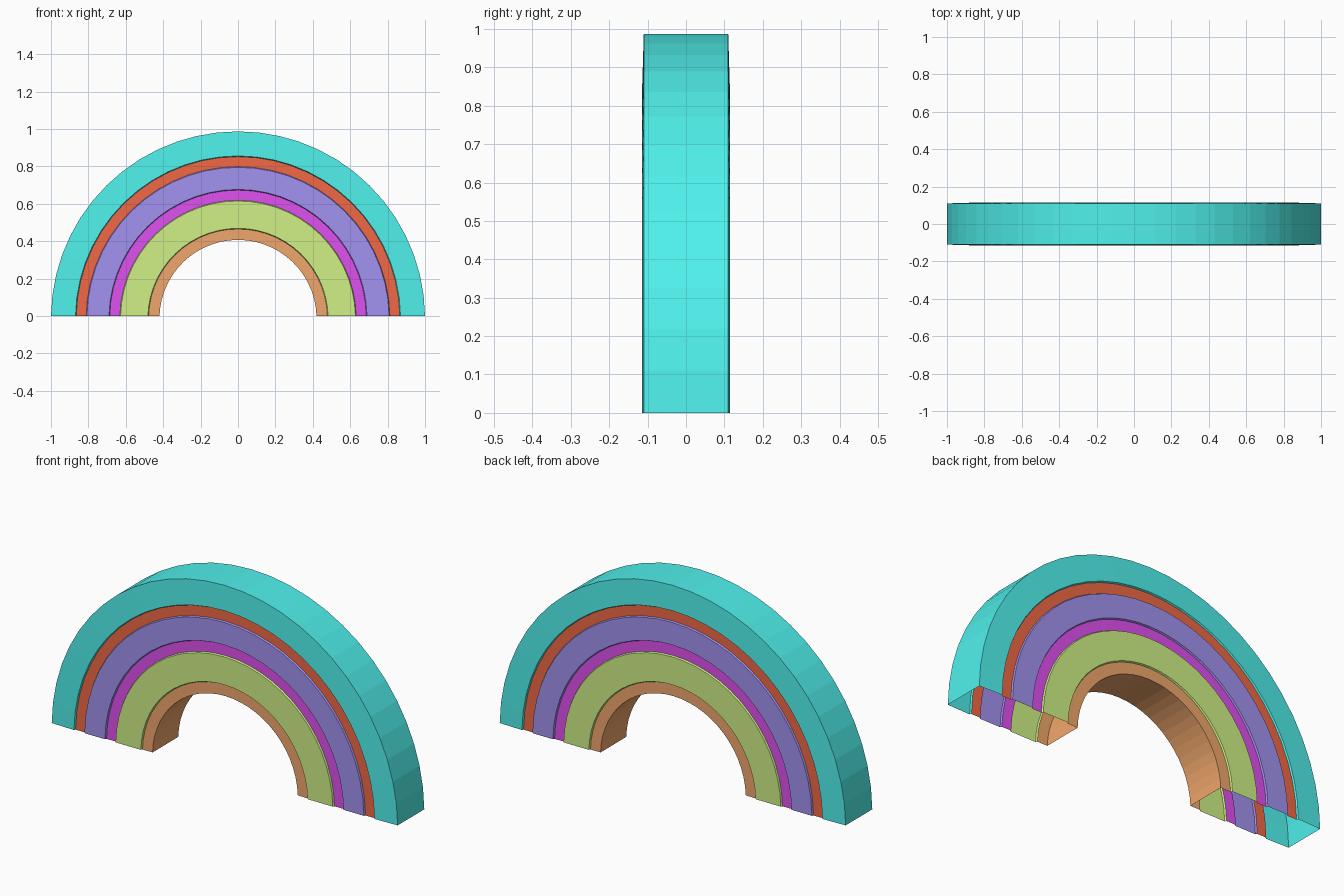
import bpy, bmesh, math

if "Cube" in bpy.data.objects:
    bpy.data.objects.remove(bpy.data.objects["Cube"])

SEGMENTS = 28
DROP = 0.013      # arc centre sits slightly below the ground plane
Y_WIDE = 0.114    # half depth of the raised wide bands
Y_THIN = 0.106    # half depth of the recessed thin bands
Y_RIM = 0.110     # half depth at the outer and inner rims


def material(name, rgb):
    mat = bpy.data.materials.new(name)
    mat.diffuse_color = (*rgb, 1.0)
    mat.use_nodes = True
    mat.node_tree.nodes["Principled BSDF"].inputs["Base Color"].default_value = mat.diffuse_color
    return mat


def arc_point(r, y, t):
    """Point on the arch of radius r, t from 0 (right foot) to 1 (left foot)."""
    start = math.asin(DROP / r)
    a = start + (math.pi - 2 * start) * t
    return (r * math.cos(a), y, max(0.0, r * math.sin(a) - DROP))


def band(name, profiles, rgb):
    """Sweep open (radius, y) profiles around the arch; feet stay open."""
    bm = bmesh.new()
    for profile in profiles:
        rows = [[bm.verts.new(arc_point(r, y, i / SEGMENTS)) for r, y in profile]
                for i in range(SEGMENTS + 1)]
        for a, b in zip(rows, rows[1:]):
            for j in range(len(profile) - 1):
                bm.faces.new((a[j], a[j + 1], b[j + 1], b[j]))
    bmesh.ops.recalc_face_normals(bm, faces=bm.faces)
    # open strips: make sure the faces point away from the hollow middle
    for f in bm.faces:
        c = f.calc_center_median()
        if abs(f.normal.y) > 0.5 and f.normal.y * c.y < 0:
            f.normal_flip()
    mesh = bpy.data.meshes.new(name)
    bm.to_mesh(mesh)
    bm.free()
    mesh.materials.append(material(name + "_colour", rgb))
    obj = bpy.data.objects.new(name, mesh)
    bpy.context.collection.objects.link(obj)


def both_sides(profile):
    return [profile, [(r, -y) for r, y in profile]]


def raised(r0, r1):
    """Wide band face with a small lip on each edge."""
    return both_sides([(r0, Y_THIN), (r0 + 0.004, Y_WIDE),
                       (r1 - 0.004, Y_WIDE), (r1, Y_THIN)])


def flat(r0, r1):
    return both_sides([(r0, Y_THIN), (r1, Y_THIN)])


# Outer band: front face, outer wall and back face in one sweep
band("outer_teal_band",
     [[(0.865, -Y_THIN), (0.869, -Y_WIDE), (1.0, -Y_RIM),
       (1.0, Y_RIM), (0.869, Y_WIDE), (0.865, Y_THIN)]], (0.08, 0.88, 0.84))

# Middle bands: front and back faces only, the arch is hollow inside
band("red_band", flat(0.812, 0.865), (0.88, 0.14, 0.06))
band("blue_band", raised(0.686, 0.812), (0.36, 0.29, 0.87))
band("magenta_band", flat(0.632, 0.686), (0.74, 0.08, 0.87))
band("green_band", raised(0.478, 0.632), (0.63, 0.88, 0.24))

# Inner band: front face, inner wall and back face
band("inner_orange_band",
     [[(0.478, -Y_THIN), (0.42, -Y_THIN), (0.42, Y_THIN), (0.478, Y_THIN)]],
     (0.88, 0.39, 0.15))
